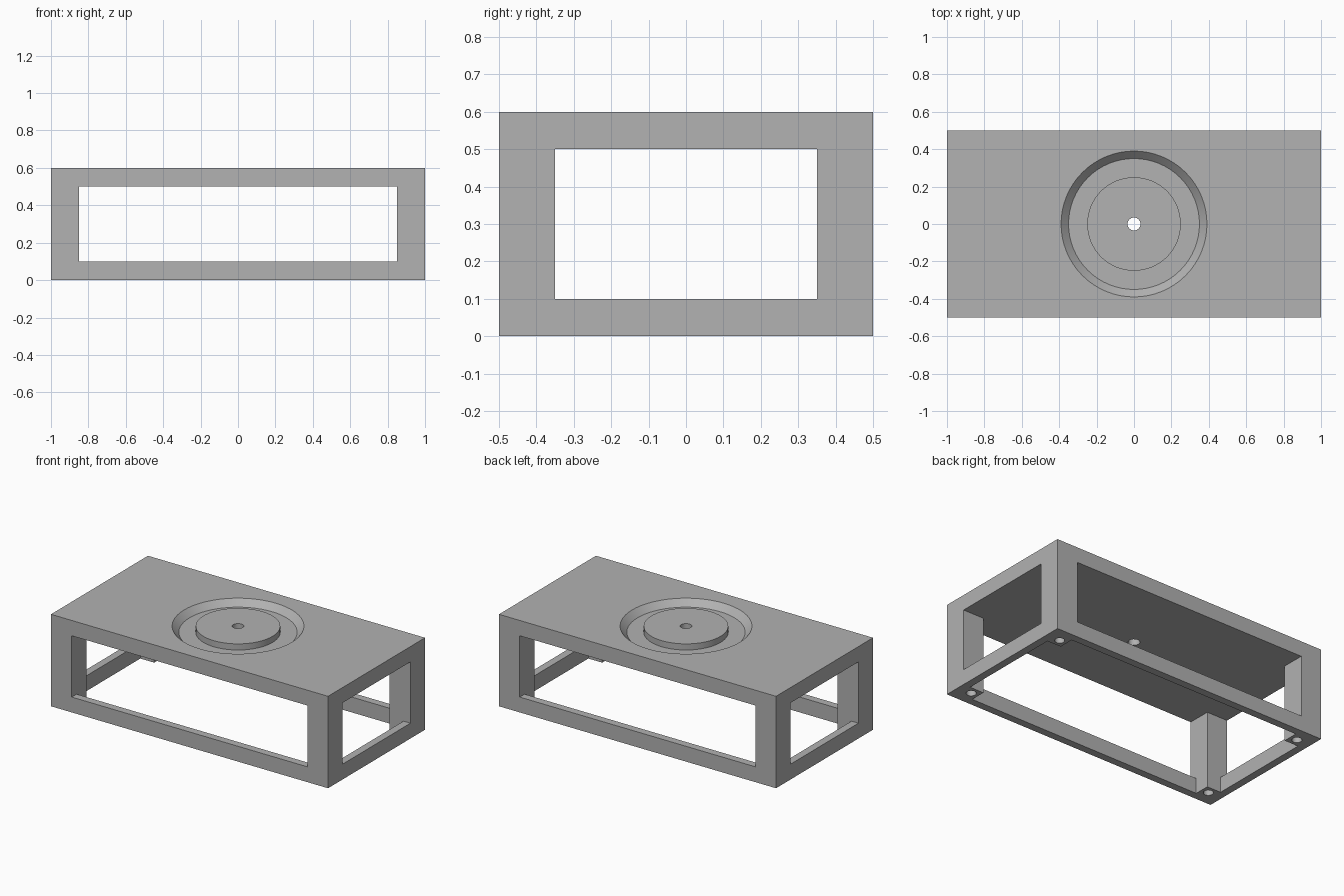
import bpy
import math

if "Cube" in bpy.data.objects:
    bpy.data.objects.remove(bpy.data.objects["Cube"], do_unlink=True)

LENGTH, DEPTH, HEIGHT = 2.0, 1.0, 0.6
LEG = 0.15        # square leg width
RAIL = 0.05       # bottom rail width
THICK = 0.1       # slab thickness and rail height

grey = bpy.data.materials.new("plain grey")
grey.use_nodes = True
colour = (0.445, 0.445, 0.445, 1)
grey.diffuse_color = colour
grey.node_tree.nodes["Principled BSDF"].inputs["Base Color"].default_value = colour


def box(name, sx, sy, z0, z1):
    bpy.ops.mesh.primitive_cube_add(size=1, location=(0, 0, (z0 + z1) / 2))
    ob = bpy.context.object
    ob.name = name
    ob.scale = (sx, sy, z1 - z0)
    bpy.ops.object.transform_apply(location=True, rotation=False, scale=True)
    return ob


def cylinder(name, r, x, y, z0, z1, sides=16):
    bpy.ops.mesh.primitive_cylinder_add(vertices=sides, radius=r, depth=z1 - z0,
                                        location=(x, y, (z0 + z1) / 2))
    ob = bpy.context.object
    ob.name = name
    return ob


def lathe_ring(name, profile, sides=64):
    """Closed profile of (radius, z) points swept round the z axis."""
    n = len(profile)
    verts, faces = [], []
    for i in range(sides):
        a = 2 * math.pi * i / sides
        verts += [(r * math.cos(a), r * math.sin(a), z) for r, z in profile]
        j = (i + 1) % sides
        for k in range(n):
            m = (k + 1) % n
            faces.append((i * n + k, j * n + k, j * n + m, i * n + m))
    mesh = bpy.data.meshes.new(name)
    mesh.from_pydata(verts, [], faces)
    ob = bpy.data.objects.new(name, mesh)
    bpy.context.collection.objects.link(ob)
    return ob


def cut(target, cutter):
    cutter.hide_render = True
    mod = target.modifiers.new("cut", "BOOLEAN")
    mod.operation = "DIFFERENCE"
    mod.solver = "EXACT"
    mod.object = cutter
    bpy.ops.object.select_all(action="DESELECT")
    target.select_set(True)
    bpy.context.view_layer.objects.active = target
    bpy.ops.object.modifier_apply(modifier=mod.name)
    bpy.data.objects.remove(cutter, do_unlink=True)


# Solid block that becomes the stand
stand = box("stand_frame", LENGTH, DEPTH, 0, HEIGHT)
stand.data.materials.append(grey)

# Side windows, front to back and left to right
top = HEIGHT - THICK
inner_x, inner_y = LENGTH - 2 * LEG, DEPTH - 2 * LEG
cut(stand, box("front_window", inner_x, DEPTH + 1, THICK, top))
cut(stand, box("side_window", LENGTH + 1, inner_y, THICK, top))

# Open underside, leaving thin rails between the legs
cut(stand, box("floor_opening_long", inner_x, DEPTH - 2 * RAIL, -0.2, 0.3))
cut(stand, box("floor_opening_wide", LENGTH - 2 * RAIL, inner_y, -0.2, 0.3))

# Sloped circular groove round a central disc
cut(stand, lathe_ring("groove", [(0.25, 0.56), (0.35, 0.56), (0.40, 0.61), (0.25, 0.61)]))

# Centre hole through the slab
cut(stand, cylinder("centre_hole", 0.035, 0, 0, 0.3, 0.8))

# Blind holes under the four legs
for sx in (-1, 1):
    for sy in (-1, 1):
        cut(stand, cylinder("foot_hole", 0.03, sx * 0.9, sy * 0.4, -0.1, 0.1))

bpy.ops.object.select_all(action="DESELECT")
stand.select_set(True)
bpy.context.view_layer.objects.active = stand
bpy.ops.object.shade_smooth_by_angle(angle=math.radians(30))
